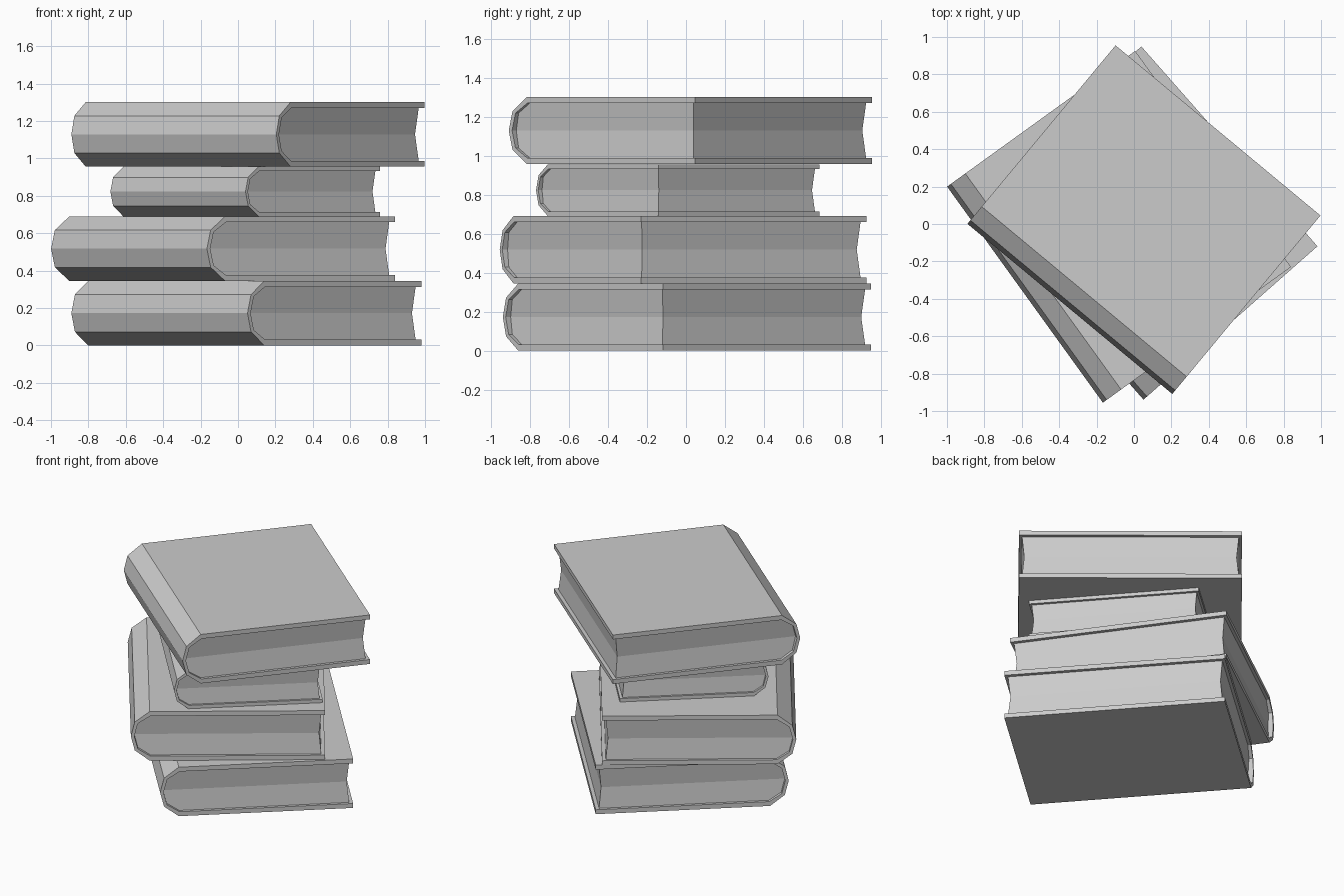
import bpy, bmesh, math

if "Cube" in bpy.data.objects:
    bpy.data.objects.remove(bpy.data.objects["Cube"])

W, L, H, T = 1.24, 1.424, 0.345, 0.031   # width, spine length, thickness, board

# half-octagon style spine, outside and inside, bottom to top as (u, z)
OUTER = [(0.12, 0), (0.025, 0.073), (0, H / 2), (0.025, H - 0.073), (0.12, H)]
INNER = [(0.125, T), (0.045, 0.083), (0.022, H / 2), (0.045, H - 0.083), (0.125, H - T)]


def finish(bm, name, loc, angle, scale):
    bmesh.ops.recalc_face_normals(bm, faces=bm.faces)
    mesh = bpy.data.meshes.new(name)
    bm.to_mesh(mesh)
    bm.free()
    ob = bpy.data.objects.new(name, mesh)
    ob.location = loc
    ob.rotation_euler.z = math.radians(angle)
    ob.scale = (scale,) * 3
    bpy.context.collection.objects.link(ob)


def loft(bm, rings, closed):
    """Bridge rings of points with quads; close the tube or cap its ends."""
    vs = [[bm.verts.new(p) for p in r] for r in rings]
    n = len(vs[0])
    pairs = list(zip(vs, vs[1:])) + ([(vs[-1], vs[0])] if closed else [])
    for a, b in pairs:
        for i in range(n):
            j = (i + 1) % n
            bm.faces.new((a[i], a[j], b[j], b[i]))
    if not closed:
        bm.faces.new(vs[0])
        bm.faces.new(vs[-1])


def book(name, loc, angle, scale=1.0):
    # cover: C-shaped strip swept along the spine
    outer = [(W, 0)] + OUTER + [(W, H)]
    inner = [(W, T)] + INNER + [(W, H - T)]
    bm = bmesh.new()
    rings = []
    for (uo, zo), (ui, zi) in zip(outer, inner):
        rings.append([(uo - W / 2, -L / 2, zo), (uo - W / 2, L / 2, zo),
                      (ui - W / 2, L / 2, zi), (ui - W / 2, -L / 2, zi)])
    loft(bm, rings, False)
    finish(bm, name + "_cover", loc, angle, scale)

    # pages: stacked rectangles, drawn in at mid height
    bm = bmesh.new()
    rings = []
    for u, z in INNER:
        dip = 0.014 * (1 - abs(z - H / 2) / (H / 2 - T))
        x0, x1 = u - W / 2, W / 2 - 0.024 - dip
        y = L / 2 - 0.02 - dip
        rings.append([(x0, -y, z), (x1, -y, z), (x1, y, z), (x0, y, z)])
    loft(bm, rings, False)
    finish(bm, name + "_pages", loc, angle, scale)


# the stack, bottom to top
book("bottom_book", (0.045, 0.005, 0), 41.4)
book("second_book", (-0.08, -0.015, 0.345), 35.8)
book("small_book", (0.038, -0.042, 0.69), 41.2, 0.77)
book("top_book", (0.053, 0.023, 0.956), 50.3)
